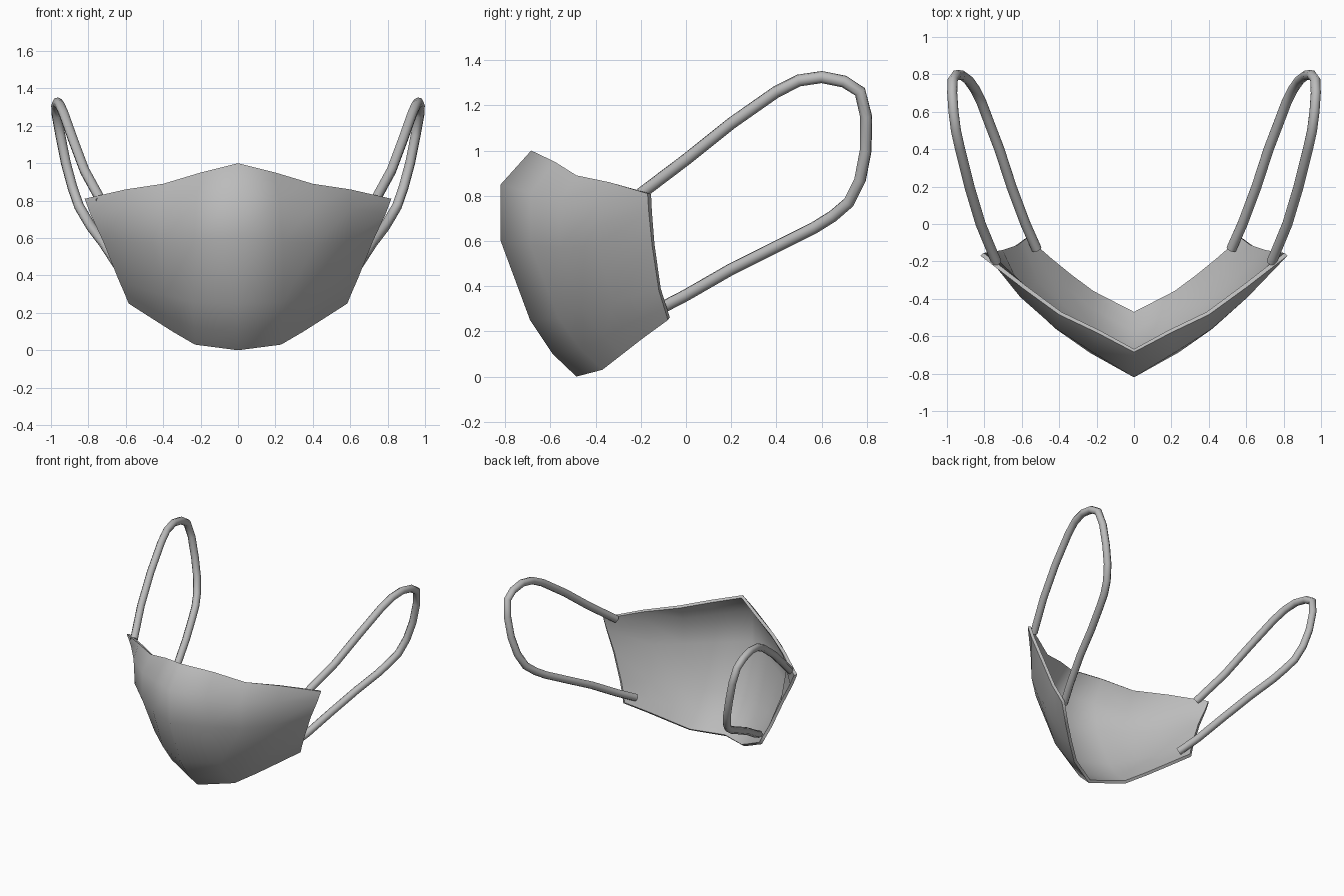
import bpy, bmesh, math
from mathutils import Vector

if "Cube" in bpy.data.objects:
    bpy.data.objects.remove(bpy.data.objects["Cube"], do_unlink=True)

grey = bpy.data.materials.new("plain grey")
grey.use_nodes = True
GREY = (0.5, 0.5, 0.5, 1)
grey.diffuse_color = GREY
grey.node_tree.nodes["Principled BSDF"].inputs["Base Color"].default_value = GREY


def points(*coords):
    return [Vector(c) for c in coords]


# Border curves of one half of the face panel: top to bottom, or middle to side
middle = points((0, -.685, 1), (0, -.82, .85), (0, -.82, .6),
                (0, -.69, .25), (0, -.59, .1), (0, -.485, 0))
side = points((.82, -.17, .81), (.79, -.165, .73), (.72, -.15, .58),
              (.64, -.12, .38), (.605, -.095, .3), (.585, -.08, .25))
top = points(middle[0], (.2, -.58, .95), (.4, -.485, .89), (.6, -.34, .86), side[0])
bottom = points(middle[-1], (.23, -.37, .03), (.35, -.28, .1), (.46, -.19, .17), side[-1])
drops = [0, .15, .4, .75, .9, 1]
bulges = [0, .04, .063, .08, 0]
last = len(top) - 1


def panel_point(i, j):
    """Blend the four borders, then swell the cheek outwards."""
    u, v = i / last, drops[j]
    across = middle[j].lerp(side[j], u)
    down = top[i].lerp(bottom[i], v)
    corners = top[0].lerp(top[-1], u).lerp(bottom[0].lerp(bottom[-1], u), v)
    swell = Vector((.7, -.7, 0)) * bulges[i] * math.sin(math.pi * v)
    return across + down - corners + swell


# Face panel
bm = bmesh.new()
grid = []
for i in range(-last, last + 1):
    column = []
    for j in range(len(drops)):
        p = panel_point(abs(i), j)
        if i < 0:
            p.x = -p.x
        column.append(bm.verts.new(p))
    grid.append(column)
for a, b in zip(grid, grid[1:]):
    for j in range(len(drops) - 1):
        bm.faces.new((a[j + 1], b[j + 1], b[j], a[j]))
mesh = bpy.data.meshes.new("face_panel")
bm.to_mesh(mesh)
bm.free()
panel = bpy.data.objects.new("face_panel", mesh)
bpy.context.collection.objects.link(panel)
mesh.materials.append(grey)

# Cloth thickness with a crisp rim
cloth = panel.modifiers.new("cloth", 'SOLIDIFY')
cloth.thickness = .022
cloth.offset = -1
bpy.context.view_layer.objects.active = panel
panel.select_set(True)
bpy.ops.object.modifier_apply(modifier="cloth")
bpy.ops.object.shade_smooth_by_angle(angle=math.radians(65))

# Ear loops: from the upper corner, round the ear, back to the lower corner
loop_path = points(
    (.735, -.205, .805), (.82, 0, .96), (.88, .2, 1.12), (.93, .4, 1.26),
    (.952, .5, 1.31), (.965, .6, 1.325), (.972, .7, 1.305), (.97, .77, 1.26),
    (.95, .797, 1.15), (.92, .795, 1), (.885, .77, .87), (.85, .72, .77),
    (.815, .65, .71), (.785, .57, .66), (.72, .4, .575), (.655, .2, .475),
    (.58, 0, .36), (.52, -.135, .29))
for name, sign in (("left_ear_loop", 1), ("right_ear_loop", -1)):
    curve = bpy.data.curves.new(name, 'CURVE')
    curve.dimensions = '3D'
    curve.bevel_depth = .027
    curve.bevel_resolution = 2
    curve.use_fill_caps = True
    spline = curve.splines.new('POLY')
    spline.points.add(len(loop_path) - 1)
    for point, p in zip(spline.points, loop_path):
        point.co = (sign * p.x, p.y, p.z, 1)
    spline.use_smooth = True
    curve.materials.append(grey)
    bpy.context.collection.objects.link(bpy.data.objects.new(name, curve))
